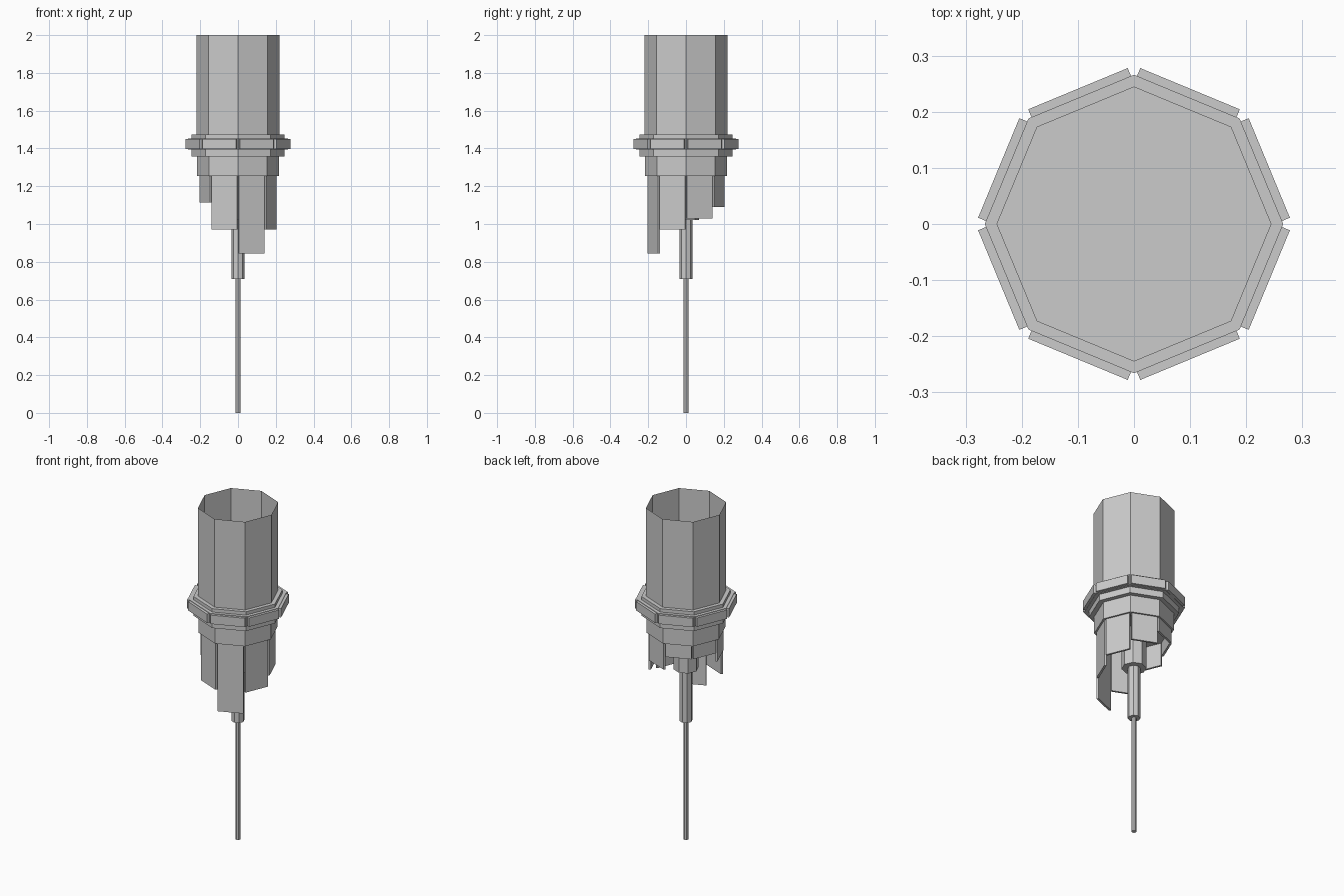
import bpy, bmesh
from math import radians, cos, sin
from mathutils import Matrix

if "Cube" in bpy.data.objects:
    bpy.data.objects.remove(bpy.data.objects["Cube"])


def octagon(name, radius, z0, z1, open_top=False):
    """Eight-sided prism with a corner on the +x axis."""
    bm = bmesh.new()
    rings = []
    for z in (z0, z1):
        rings.append([bm.verts.new((radius * cos(radians(45 * i)),
                                    radius * sin(radians(45 * i)), z)) for i in range(8)])
    low, high = rings
    for i in range(8):
        j = (i + 1) % 8
        bm.faces.new((low[i], low[j], high[j], high[i]))
    bm.faces.new(low[::-1])
    if not open_top:
        bm.faces.new(high)
    return finish(name, bm)


def plate(name, angle, inner, outer, width, z0, z1):
    """Flat slab facing outwards at the given angle."""
    bm = bmesh.new()
    bmesh.ops.create_cube(bm, size=1)
    m = (Matrix.Rotation(radians(angle), 4, 'Z')
         @ Matrix.Translation(((inner + outer) / 2, 0, (z0 + z1) / 2))
         @ Matrix.Diagonal((outer - inner, width, z1 - z0, 1)))
    bmesh.ops.transform(bm, matrix=m, verts=bm.verts)
    return finish(name, bm)


def finish(name, bm):
    mesh = bpy.data.meshes.new(name)
    bm.to_mesh(mesh)
    bm.free()
    ob = bpy.data.objects.new(name, mesh)
    bpy.context.collection.objects.link(ob)
    return ob


# Stacked body, from the open tube at the top to the thin rod at the bottom
octagon("upper_tube", 0.221, 1.47, 2.0, open_top=True)
octagon("collar", 0.245, 1.357, 1.473)
octagon("collar_band", 0.266, 1.395, 1.453)
octagon("lower_body", 0.217, 1.253, 1.36)
octagon("hub", 0.068, 1.022, 1.26)
octagon("pipe", 0.035, 0.71, 1.03)
octagon("rod", 0.014, 0.0, 0.72)

# Plates around the collar and the hanging panels of uneven length
panel_bottoms = [1.03, 1.09, 1.17, 1.17, 1.115, 0.97, 0.845, 0.97]
for i, bottom in enumerate(panel_bottoms):
    a = 22.5 + 45 * i
    plate(f"collar_plate_{i + 1}", a, 0.245, 0.261, 0.192, 1.397, 1.45)
    plate(f"hanging_panel_{i + 1}", a, 0.179, 0.191, 0.145, bottom, 1.26)
